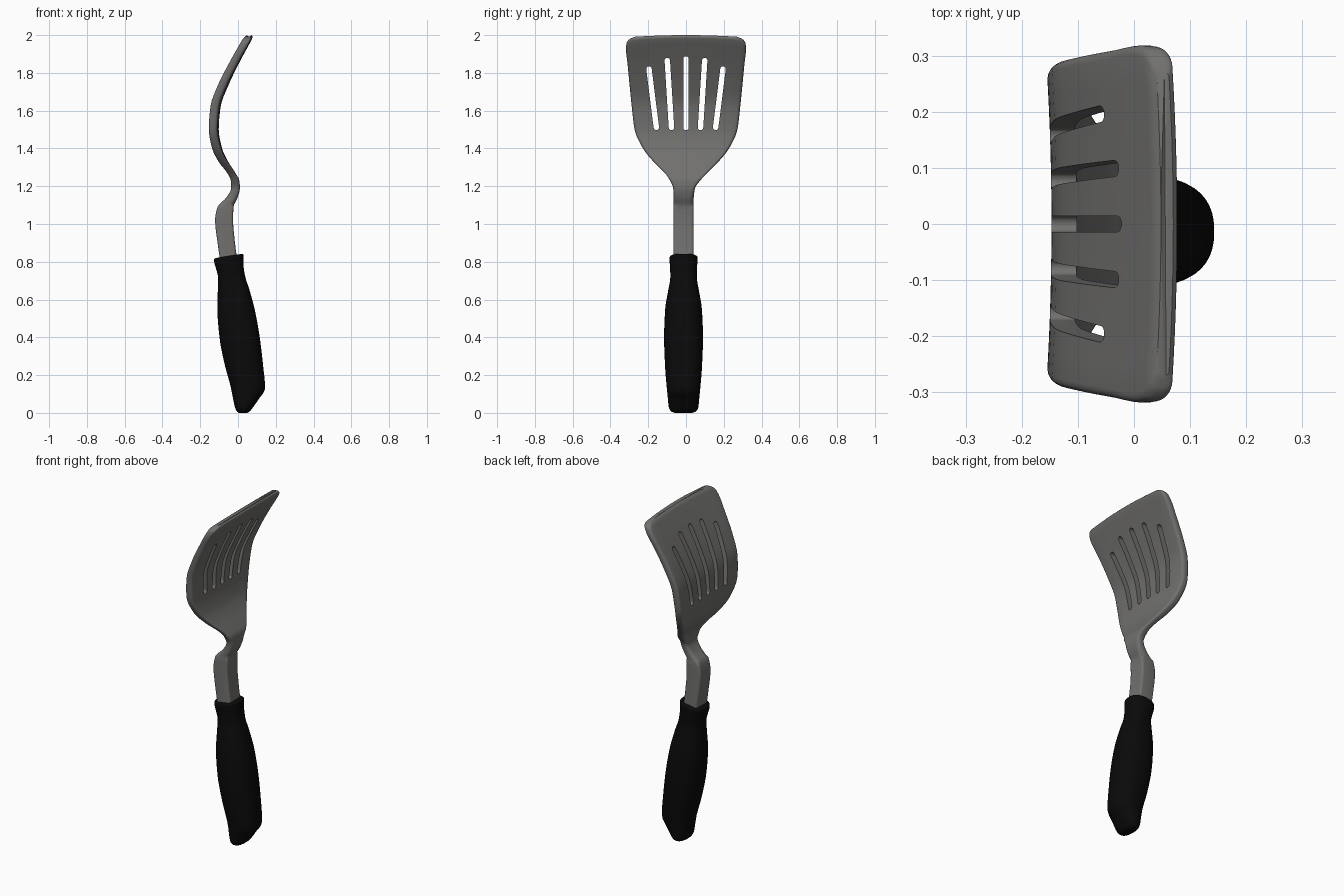
import bpy, bmesh, math

if "Cube" in bpy.data.objects:
    bpy.data.objects.remove(bpy.data.objects["Cube"])

def material(name, rgb):
    m = bpy.data.materials.new(name)
    m.diffuse_color = (*rgb, 1)
    m.use_nodes = True
    m.node_tree.nodes["Principled BSDF"].inputs["Base Color"].default_value = m.diffuse_color
    return m

GREY = material("grey nylon", (0.165, 0.163, 0.155))
BLACK = material("black rubber", (0.003, 0.003, 0.003))

def resample(rows, n):
    """Smooth (monotone cubic) interpolation between rows, n steps per gap."""
    def slope(i, k):
        if i in (0, len(rows) - 1):
            j = max(i, 1)
            return (rows[j][k] - rows[j-1][k]) / (rows[j][0] - rows[j-1][0])
        h0, h1 = rows[i][0] - rows[i-1][0], rows[i+1][0] - rows[i][0]
        a, b = (rows[i][k] - rows[i-1][k]) / h0, (rows[i+1][k] - rows[i][k]) / h1
        return 0 if a * b <= 0 else 3 * (h0 + h1) / ((2*h1 + h0) / a + (h1 + 2*h0) / b)
    out = []
    for i in range(len(rows) - 1):
        h = rows[i+1][0] - rows[i][0]
        for s in range(n):
            t = s / n
            row = [rows[i][0] + h * t]
            for k in range(1, len(rows[0])):
                p, q = rows[i][k], rows[i+1][k]
                row.append(p*(1+2*t)*(1-t)**2 + slope(i, k)*h*t*(1-t)**2
                           + q*t*t*(3-2*t) + slope(i+1, k)*h*t*t*(t-1))
            out.append(row)
    return out + [list(rows[-1])]

def loft(name, rings, mat):
    bm = bmesh.new()
    vr = [[bm.verts.new(p) for p in r] for r in rings]
    n = len(rings[0])
    for a, b in zip(vr, vr[1:]):
        for i in range(n):
            bm.faces.new((a[i], a[(i+1) % n], b[(i+1) % n], b[i]))
    bm.faces.new(vr[0][::-1])
    bm.faces.new(vr[-1])
    bmesh.ops.recalc_face_normals(bm, faces=bm.faces)
    me = bpy.data.meshes.new(name)
    bm.to_mesh(me)
    bm.free()
    me.materials.append(mat)
    ob = bpy.data.objects.new(name, me)
    bpy.context.collection.objects.link(ob)
    return ob

def smooth(ob, angle):
    bpy.ops.object.select_all(action='DESELECT')
    ob.select_set(True)
    bpy.context.view_layer.objects.active = ob
    bpy.ops.object.shade_smooth_by_angle(angle=math.radians(angle))

# Blade and neck: z, left x, right x, half width, y centre
blade_rows = [
    (0.78, -0.09, 0.0, 0.053, -0.013), (0.90, -0.108, -0.016, 0.053, -0.013),
    (1.02, -0.121, -0.026, 0.053, -0.013), (1.09, -0.108, -0.024, 0.053, -0.013),
    (1.14, -0.062, -0.002, 0.053, -0.012), (1.19, -0.036, 0.010, 0.058, -0.01),
    (1.23, -0.038, 0.007, 0.080, -0.005), (1.27, -0.056, -0.014, 0.112, 0),
    (1.33, -0.100, -0.052, 0.172, 0), (1.40, -0.132, -0.084, 0.228, 0),
    (1.50, -0.147, -0.102, 0.272, 0), (1.62, -0.138, -0.092, 0.287, 0),
    (1.74, -0.096, -0.048, 0.299, 0), (1.86, -0.037, 0.010, 0.310, 0),
    (1.94, 0.006, 0.053, 0.318, 0), (1.972, 0.024, 0.070, 0.314, 0),
    (1.991, 0.036, 0.077, 0.297, 0), (2.0, 0.048, 0.070, 0.27, 0)]

def blade_ring(z, x0, x1, w, yc):
    r = 0.35 * (x1 - x0) if z > 1.1 else 0.012
    pts = []
    for sx, sy, a0 in ((1, 1, 0), (-1, 1, 90), (-1, -1, 180), (1, -1, 270)):
        cx = x1 - r if sx > 0 else x0 + r
        for k in range(5):
            a = math.radians(a0 + 22.5 * k)
            pts.append((cx + r * math.cos(a), sy * (w - r) + r * math.sin(a)))
        if sx * sy > 0:      # points along the flat sides are added between corners
            continue
        x = x0 if sx < 0 else x1
        d = -1 if sx < 0 else 1
        pts += [(x, d * (w - r) * (-1 + 2 * k / 12)) if d > 0 else
                (x, (w - r) * (1 - 2 * k / 12)) for k in range(1, 12)]
    droop = max(0, min(1, (z - 1.7) / 0.25))
    return [(x - 0.11 * y * y, y + yc, z - 0.12 * y * y * droop) for x, y in pts]

blade = loft("slotted_blade_and_neck", [blade_ring(*r) for r in resample(blade_rows, 4)], GREY)

# Slots: long rounded prisms cut through the blade
for yb, yt, zt in ((-0.157, -0.196, 1.835), (-0.077, -0.099, 1.88), (0, 0, 1.888),
                   (0.077, 0.099, 1.88), (0.157, 0.196, 1.835)):
    zb, r = 1.497, 0.0145
    tilt = math.atan2(yt - yb, zt - zb)
    outline = []
    for (cy, cz), start in (((yt, zt - r), 0), ((yb, zb + r), 180)):
        for k in range(9):
            a = math.radians(start + 22.5 * k) - tilt
            outline.append((cy + r * math.cos(a), cz + r * math.sin(a)))
    cutter = loft("slot_cutter", [[(x, y, z) for y, z in outline] for x in (-0.4, 0.4)], GREY)
    cutter.hide_render = True
    mod = blade.modifiers.new("slot", 'BOOLEAN')
    mod.object = cutter
    mod.operation = 'DIFFERENCE'
    mod.solver = 'EXACT'
    bpy.context.view_layer.objects.active = blade
    bpy.ops.object.modifier_apply(modifier="slot")
    bpy.data.objects.remove(cutter)
smooth(blade, 40)

# Handle: z, left x, right x, half width
handle_rows = [
    (0.0, 0.005, 0.05, 0.045), (0.008, -0.006, 0.062, 0.066), (0.03, -0.016, 0.080, 0.078),
    (0.075, -0.026, 0.111, 0.083), (0.115, -0.034, 0.139, 0.087), (0.135, -0.038, 0.143, 0.089),
    (0.25, -0.069, 0.133, 0.098), (0.40, -0.098, 0.115, 0.103), (0.55, -0.109, 0.088, 0.097),
    (0.65, -0.107, 0.060, 0.081), (0.72, -0.105, 0.037, 0.070), (0.78, -0.118, 0.029, 0.072),
    (0.815, -0.126, 0.029, 0.075), (0.826, -0.126, 0.028, 0.073), (0.831, -0.118, 0.021, 0.066)]

def handle_ring(z, x0, x1, w):
    pts = []
    tilt = 0.16 * max(0, min(1, (z - 0.6) / 0.2))
    for k in range(40):
        a = math.tau * k / 40
        c, s = math.cos(a), math.sin(a)
        dx = (x1 - x0) / 2 * math.copysign(abs(c) ** 0.85, c)
        y = w * math.copysign(abs(s) ** 0.85, s)
        pts.append(((x0 + x1) / 2 + dx, y - 0.013, z + tilt * dx))
    return pts

handle = loft("grip_handle", [handle_ring(*r) for r in resample(handle_rows, 4)], BLACK)
smooth(handle, 50)
